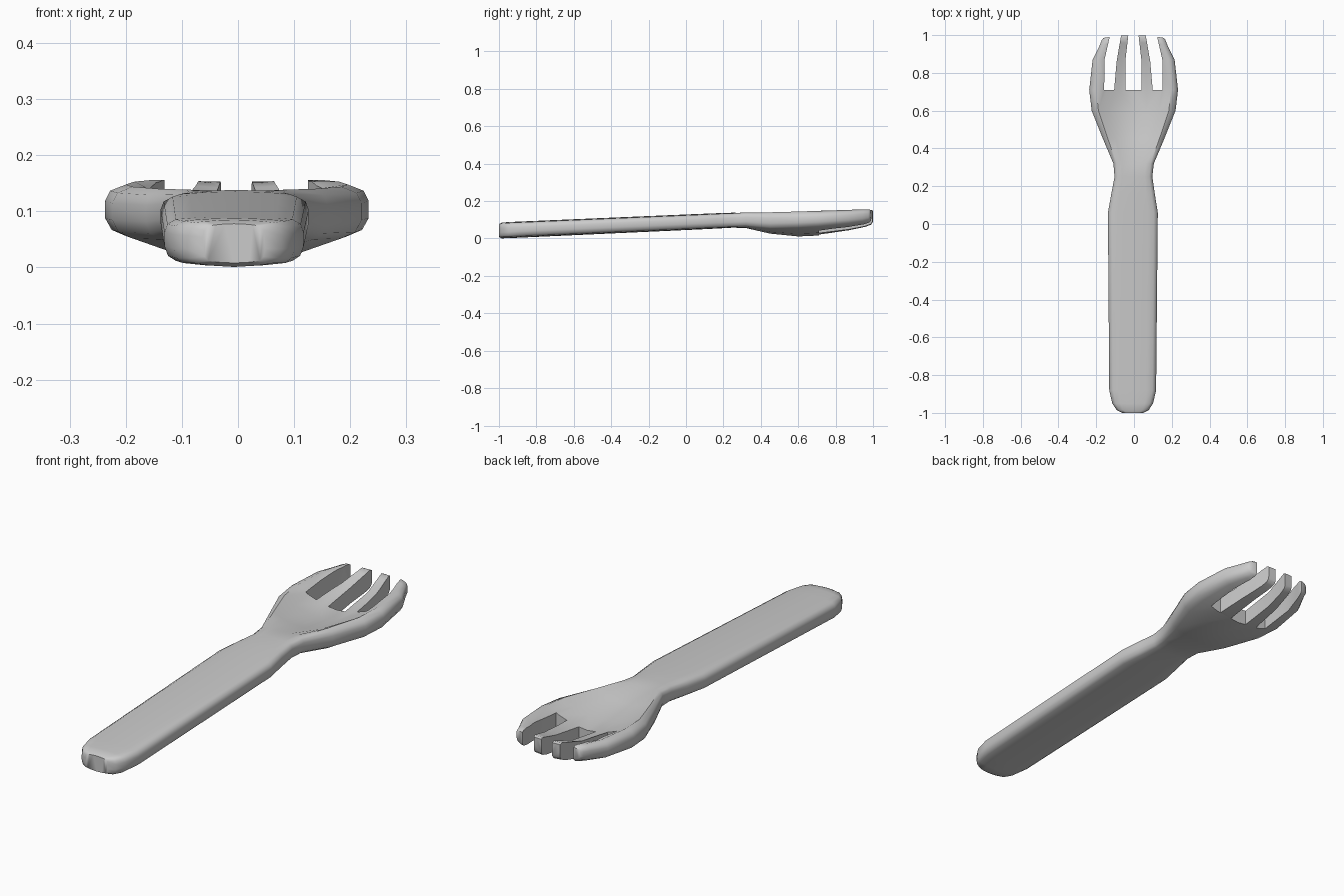
import bpy, bmesh, math

if "Cube" in bpy.data.objects:
    bpy.data.objects.remove(bpy.data.objects["Cube"])

# Stations: y, centre x, half width, bottom centre, bottom edge, top centre, top rim
STATIONS = [
    (-1.0, -.007, .055, .008, .012, .078, .074),
    (-.985, -.007, .085, .001, .008, .085, .080),
    (-.95, -.007, .108, .002, .008, .088, .083),
    (-.88, -.007, .124, .005, .012, .091, .086),
    (.06, -.006, .132, .048, .054, .131, .126),
    (.16, -.005, .115, .053, .058, .135, .131),
    (.25, -.003, .100, .058, .062, .138, .134),
    (.32, -.002, .107, .056, .064, .136, .139),
    (.45, -.002, .162, .026, .050, .108, .140),
    (.60, -.002, .222, .011, .052, .088, .144),
    (.71, -.002, .235, .016, .056, .086, .148),
    (.87, -.002, .217, .040, .070, .112, .153),
    (.96, -.002, .180, .060, .080, .142, .156),
    (.99, -.002, .168, .072, .088, .153, .156),
    (1.0, -.002, .160, .086, .098, .148, .150),
]
TOP = [-.84, -.6, -.3, 0, .3, .6, .84]
BOTTOM = [.84, .5, 0, -.5, -.84]


def section(y, cx, w, zb, eb, zt, rim):
    """Closed dished cross-section, with bevelled edges."""
    t = rim - eb
    pts = [(f, zt + (rim - zt) * (f / .84) ** 2) for f in TOP]
    pts += [(.96, rim - .12 * t), (1, rim - .32 * t), (1, eb + .35 * t), (.95, eb + .12 * t)]
    pts += [(f, zb + (eb - zb) * (f / .84) ** 2) for f in BOTTOM]
    pts += [(-.95, eb + .12 * t), (-1, eb + .35 * t), (-1, rim - .32 * t), (-.96, rim - .12 * t)]
    pull = .015 if y > .95 else 0
    return [(cx + f * w, y - pull * f * f, z) for f, z in pts]


def mesh_object(name, rings):
    """Loft rings into a closed solid."""
    bm = bmesh.new()
    loops = [[bm.verts.new(p) for p in r] for r in rings]
    n = len(loops[0])
    for a, b in zip(loops, loops[1:]):
        for i in range(n):
            j = (i + 1) % n
            bm.faces.new((a[i], a[j], b[j], b[i]))
    caps = [bm.faces.new(loops[0]), bm.faces.new(loops[-1])]
    bmesh.ops.triangulate(bm, faces=caps)
    bmesh.ops.recalc_face_normals(bm, faces=bm.faces[:])
    me = bpy.data.meshes.new(name)
    bm.to_mesh(me)
    bm.free()
    ob = bpy.data.objects.new(name, me)
    bpy.context.collection.objects.link(ob)
    return ob


# Handle and bowl as one body
fork = mesh_object("fork", [section(*s) for s in STATIONS])

# Gaps between the tines, as plan outlines
middle = [(-.045, .71), (.039, .71), (.039, .87), (.024, 1.0), (.022, 1.1), (-.028, 1.1), (-.03, 1.0), (-.045, .87)]
left = [(-.158, .71), (-.105, .71), (-.092, .86), (-.068, 1.0), (-.066, 1.1), (-.126, 1.1), (-.131, .98), (-.156, .87)]
right = [(-.006 - x, y) for x, y in left]
cutters = []
for k, outline in enumerate((left, middle, right)):
    cut = mesh_object(f"gap_cutter_{k}", [[(x, y, z) for x, y in outline] for z in (-.1, .3)])
    cut.hide_render = True
    cutters.append(cut)
    mod = fork.modifiers.new("gap", 'BOOLEAN')
    mod.operation = 'DIFFERENCE'
    mod.solver = 'EXACT'
    mod.object = cut

# Apply the cuts and smooth the body
bpy.ops.object.select_all(action='DESELECT')
bpy.context.view_layer.objects.active = fork
fork.select_set(True)
for mod in list(fork.modifiers):
    bpy.ops.object.modifier_apply(modifier=mod.name)
for cut in cutters:
    bpy.data.objects.remove(cut)
bpy.ops.object.shade_smooth_by_angle(angle=math.radians(48))
